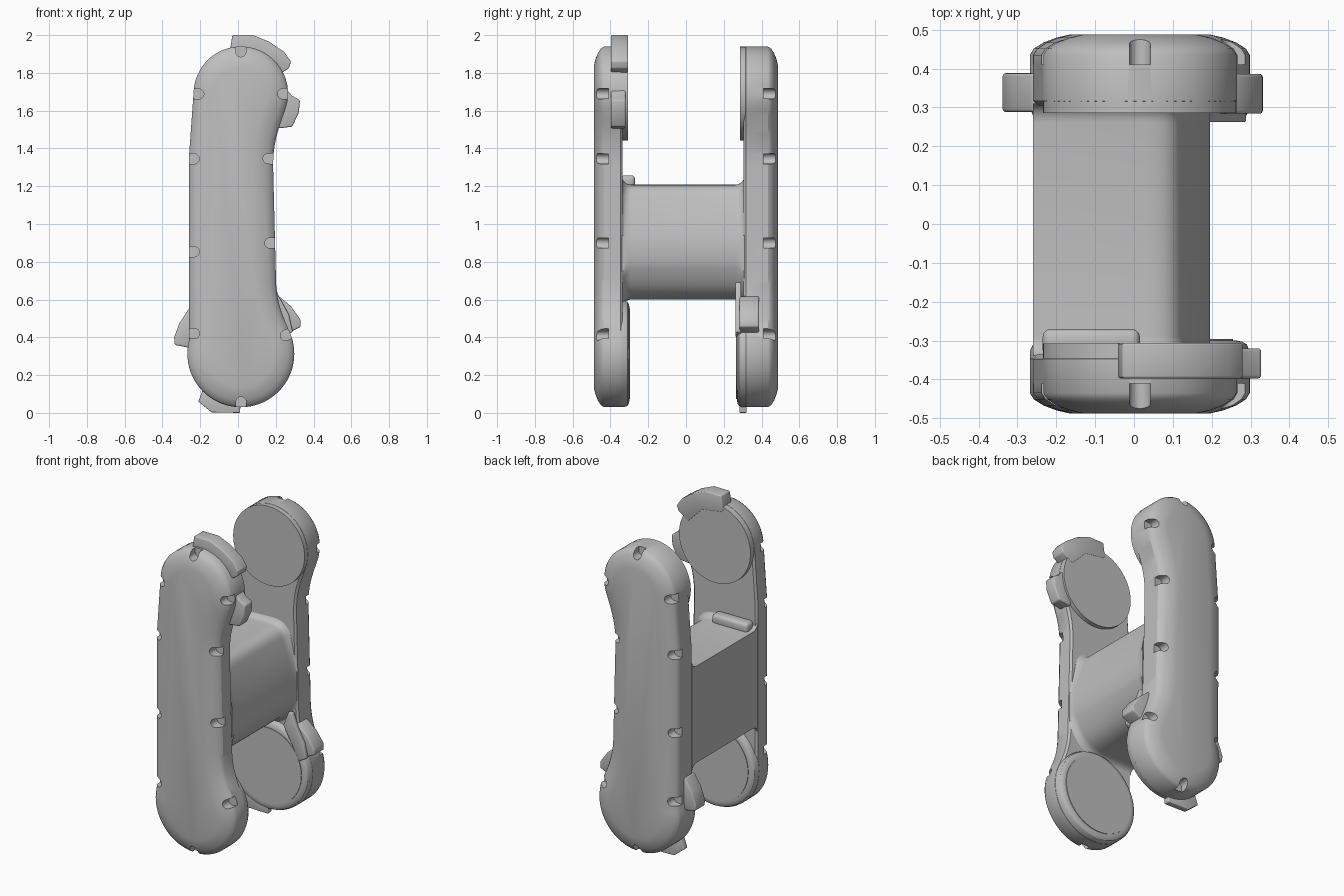
import bpy, bmesh, math
from mathutils import Vector

cube = bpy.data.objects.get("Cube")
if cube:
    bpy.data.objects.remove(cube, do_unlink=True)

GREY = (0.52, 0.52, 0.52, 1)
mat = bpy.data.materials.new("plain grey")
mat.use_nodes = True
mat.diffuse_color = GREY
mat.node_tree.nodes["Principled BSDF"].inputs["Base Color"].default_value = GREY


def arc(cx, cz, r, a0, a1, n):
    angles = [math.radians(a0 + (a1 - a0) * i / n) for i in range(n + 1)]
    return [Vector((cx + r * math.cos(a), cz + r * math.sin(a))) for a in angles]


def curve(p0, p1, p2, p3, n=10):
    p0, p1, p2, p3 = map(Vector, (p0, p1, p2, p3))
    return [p0 * (1 - t) ** 3 + p1 * 3 * t * (1 - t) ** 2 + p2 * 3 * t * t * (1 - t) + p3 * t ** 3
            for t in (i / n for i in range(n + 1))]


def normals(pts):
    # Outward directions of a counter-clockwise outline
    out = []
    for i, p in enumerate(pts):
        a = (p - pts[i - 1]).normalized()
        b = (pts[(i + 1) % len(pts)] - p).normalized()
        t = (a + b).normalized()
        out.append(Vector((t.y, -t.x)))
    return out


def loft(name, rings):
    # Skin a list of (outline, y) rings and cap both ends
    bm = bmesh.new()
    loops = [[bm.verts.new((p[0], y, p[1])) for p in pts] for pts, y in rings]
    for a, b in zip(loops, loops[1:]):
        for i in range(len(a)):
            j = (i + 1) % len(a)
            bm.faces.new((a[i], a[j], b[j], b[i]))
    bm.faces.new(loops[0])
    bm.faces.new(loops[-1])
    bmesh.ops.recalc_face_normals(bm, faces=bm.faces)
    mesh = bpy.data.meshes.new(name)
    bm.to_mesh(mesh)
    bm.free()
    obj = bpy.data.objects.new(name, mesh)
    bpy.context.collection.objects.link(obj)
    mesh.materials.append(mat)
    return obj


def finish(obj, bevel=0.0, cutter=None):
    bpy.ops.object.select_all(action='DESELECT')
    bpy.context.view_layer.objects.active = obj
    obj.select_set(True)
    if cutter:
        mod = obj.modifiers.new("notches", 'BOOLEAN')
        mod.operation, mod.solver, mod.object = 'DIFFERENCE', 'EXACT', cutter
        bpy.ops.object.modifier_apply(modifier=mod.name)
        bpy.data.objects.remove(cutter, do_unlink=True)
    if bevel:
        mod = obj.modifiers.new("rounding", 'BEVEL')
        mod.width, mod.segments, mod.limit_method = bevel, 3, 'ANGLE'
        mod.angle_limit = math.radians(40)
        bpy.ops.object.modifier_apply(modifier=mod.name)
    bpy.ops.object.shade_smooth_by_angle(angle=math.radians(32))


def prism(name, pts, y0, y1, bevel=0.0):
    finish(loft(name, [(pts, y0), (pts, y1)]), bevel)


# Shared outline of both side plates
TOP, LOW = (0.015, 1.69), (0.015, 0.313)
outline = (arc(*TOP, 0.25, -20, 176, 40)
           + [Vector((-0.26, 1.35)), Vector((-0.26, 0.85))]
           + arc(*LOW, 0.283, 165, 385, 44)
           + curve((0.271, 0.435), (0.216, 0.553), (0.2, 0.62), (0.2, 0.75))[1:]
           + curve((0.186, 1.3), (0.185, 1.42), (0.206, 1.482), (0.25, 1.6045))[:-1])
outward = normals(outline)


def inset(d):
    return [p - n * d for p, n in zip(outline, outward)]


def nearest(point):
    # Closest place on the outline and its outward direction
    best = None
    for i, a in enumerate(outline):
        e = outline[(i + 1) % len(outline)] - a
        t = max(0, min(1, (point - a).dot(e) / e.length_squared))
        q = a + e * t
        if best is None or (point - q).length < best[0]:
            e.normalize()
            best = ((point - q).length, q, Vector((e.y, -e.x)))
    return best[1:]


NOTCHES = [(0.015, 1.94), (-0.23, 1.69), (0.26, 1.69), (-0.26, 1.345), (0.185, 1.345),
           (-0.26, 0.853), (0.195, 0.9), (-0.26, 0.42), (0.275, 0.42), (0.015, 0.03)]


def notch_cutter(side):
    parts = []
    for spot in NOTCHES:
        q, n = nearest(Vector(spot))
        angle = math.degrees(math.atan2(n.y, n.x))
        c = q - n * 0.028
        pts = arc(c.x, c.y, 0.027, angle + 90, angle + 270, 10)
        pts += [pts[-1] + n * 0.1, pts[0] + n * 0.1]
        parts.append(loft("notch_cutter", [(pts, side * 0.41), (pts, side * 0.56)]))
    bpy.ops.object.select_all(action='DESELECT')
    for p in parts:
        p.select_set(True)
    bpy.context.view_layer.objects.active = parts[0]
    bpy.ops.object.join()
    parts[0].hide_render = True
    return parts[0]


# Side plates with their round inner heads: side, web, upper head, lower head
for label, side, web, upper, lower in (("front", -1, 0.335, 0.308, 0.3),
                                       ("back", 1, 0.305, 0.286, 0.27)):
    rim = [(0.012, web), (0, web + 0.012), (0, 0.435), (0.01, 0.451),
           (0.035, 0.467), (0.07, 0.48), (0.105, 0.488)]
    plate = loft(label + "_plate", [(inset(d), side * y) for d, y in rim])
    finish(plate, cutter=notch_cutter(side))
    prism(label + "_upper_head", arc(*TOP, 0.249, 0, 354, 59), side * 0.4, side * upper)
    rounded = [(0.282, 0.4), (0.282, lower + 0.025), (0.275, lower + 0.01),
               (0.264, lower + 0.003), (0.25, lower)]
    finish(loft(label + "_lower_head",
                [(arc(*LOW, r, 0, 354, 59), side * y) for r, y in rounded]))
    prism(label + "_lower_disc", arc(*LOW, 0.24, 0, 354, 59), side * 0.4, side * (lower - 0.004))

# Crossbeam flaring into both plates
section = ([Vector((-0.26, 0.6))]
           + curve((-0.02, 0.6), (0.1, 0.6), (0.15, 0.67), (0.196, 0.8))
           + [Vector((0.196, 0.935))]
           + curve((0.125, 1.15), (0.11, 1.19), (0.085, 1.208), (0.03, 1.208))
           + [Vector((-0.26, 1.208))])
spread = normals(section)


def flared(d):
    grown = [p + n * d for p, n in zip(section, spread)]
    return [(max(-0.26, min(0.196, p.x)), p.y) for p in grown]


R = 0.05
steps = [math.radians(90 * i / 6) for i in range(7)]
left_end = [(flared(R * (1 - math.sin(t))), -0.34 + R * (1 - math.cos(t))) for t in steps]
right_end = [(flared(R * (1 - math.sin(t))), 0.31 - R * (1 - math.cos(t))) for t in reversed(steps)]
finish(loft("crossbeam", left_end + right_end))

# Raised bar on top of the crossbeam
prism("beam_ledge", [(-0.235, 1.19), (0.015, 1.19), (0.015, 1.258), (-0.235, 1.258)],
      -0.345, -0.27, 0.02)

# Stop tabs around the upper front head
prism("front_top_tab", [(-0.045, 1.9), (-0.03, 2.0), (0.08, 2.0), (0.165, 1.965), (0.245, 1.91),
                        (0.28, 1.86), (0.27, 1.825), (0.2, 1.78), (0.1, 1.88)], -0.397, -0.306, 0.006)
prism("front_side_tab", [(0.22, 1.72), (0.255, 1.715), (0.285, 1.68), (0.328, 1.655), (0.322, 1.59),
                         (0.287, 1.515), (0.2, 1.505), (0.2, 1.6)], -0.397, -0.32, 0.008)

# Stop tabs around the lower back head
prism("back_right_tab", [(0.19, 0.62), (0.22, 0.615), (0.28, 0.565), (0.33, 0.495), (0.332, 0.455),
                         (0.26, 0.42), (0.2, 0.45)], 0.284, 0.386, 0.008)
prism("back_right_fin", [(0.13, 0.6), (0.165, 0.69), (0.19, 0.69), (0.215, 0.62), (0.27, 0.52),
                         (0.29, 0.43), (0.24, 0.4)], 0.262, 0.292, 0.006)
prism("back_left_tab", [(-0.24, 0.55), (-0.262, 0.55), (-0.31, 0.475), (-0.338, 0.4),
                        (-0.335, 0.36), (-0.26, 0.345), (-0.2, 0.42)], 0.288, 0.388, 0.008)
prism("back_bottom_tab", [(-0.18, 0.14), (-0.21, 0.06), (-0.14, 0.003), (0.01, 0.0),
                          (0.015, 0.06)], 0.282, 0.32, 0.005)
